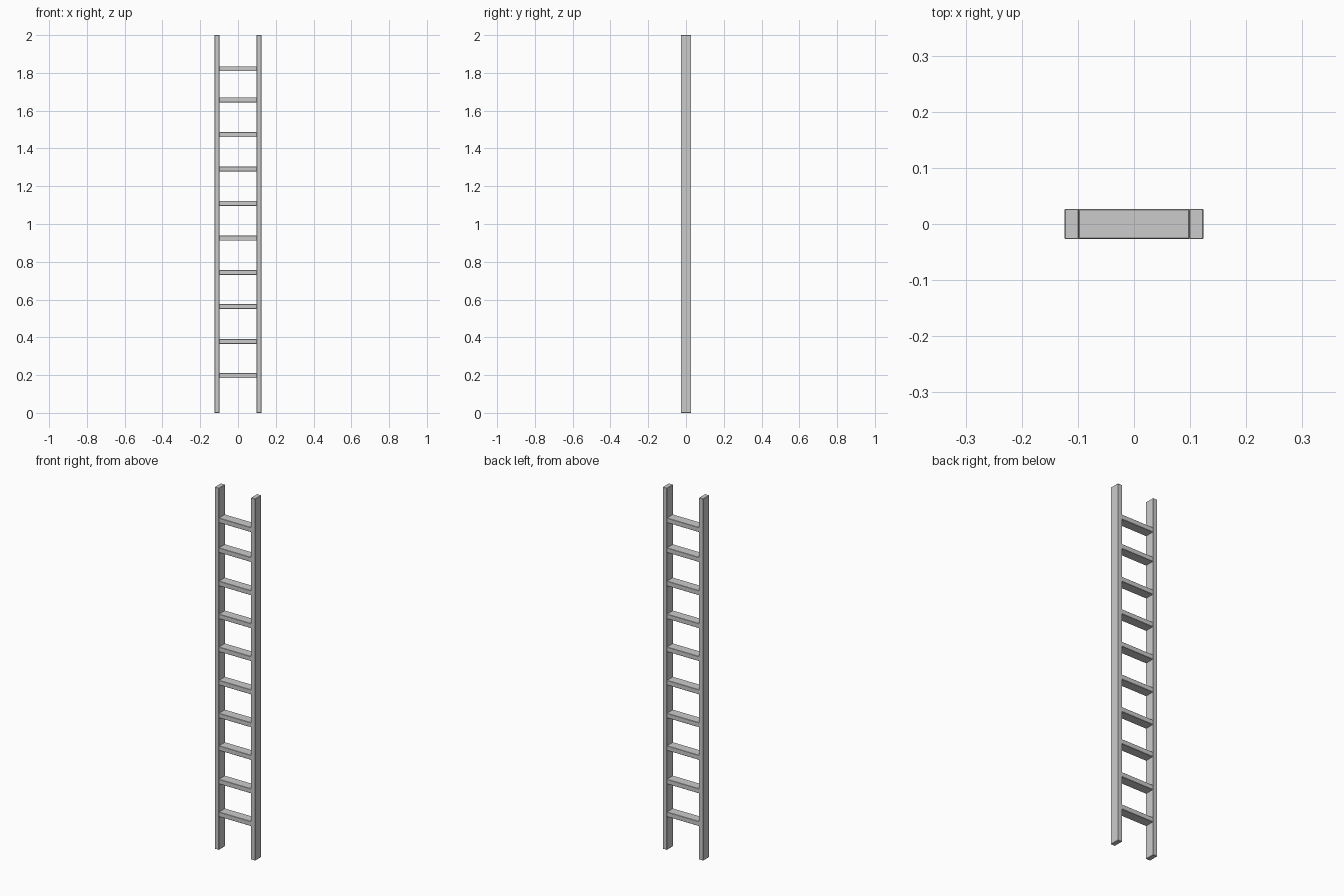
import bpy

if "Cube" in bpy.data.objects:
    bpy.data.objects.remove(bpy.data.objects["Cube"])

RAIL_W, DEPTH, HEIGHT = 0.026, 0.054, 2.0
HALF_W = 0.124
RUNG_H = 0.026


def box(name, size, loc):
    bpy.ops.mesh.primitive_cube_add(size=1, location=loc)
    ob = bpy.context.object
    ob.name = name
    ob.scale = size
    bpy.ops.object.transform_apply(location=False, rotation=False, scale=True)
    # slightly eased timber edges
    bev = ob.modifiers.new("eased_edges", 'BEVEL')
    bev.width = 0.0015
    bev.segments = 1
    return ob


# side rails
for side, sx in (("left", -1), ("right", 1)):
    box(side + "_rail", (RAIL_W, DEPTH, HEIGHT),
        (sx * (HALF_W - RAIL_W / 2), 0, HEIGHT / 2))

# flat rungs between the rails, slightly uneven spacing
rung_heights = (0.197, 0.378, 0.563, 0.743, 0.925,
                1.109, 1.291, 1.473, 1.657, 1.822)
for i, z in enumerate(rung_heights, 1):
    box(f"rung_{i:02d}", (2 * (HALF_W - RAIL_W) + 0.002, DEPTH - 0.001, RUNG_H), (0, 0, z))
